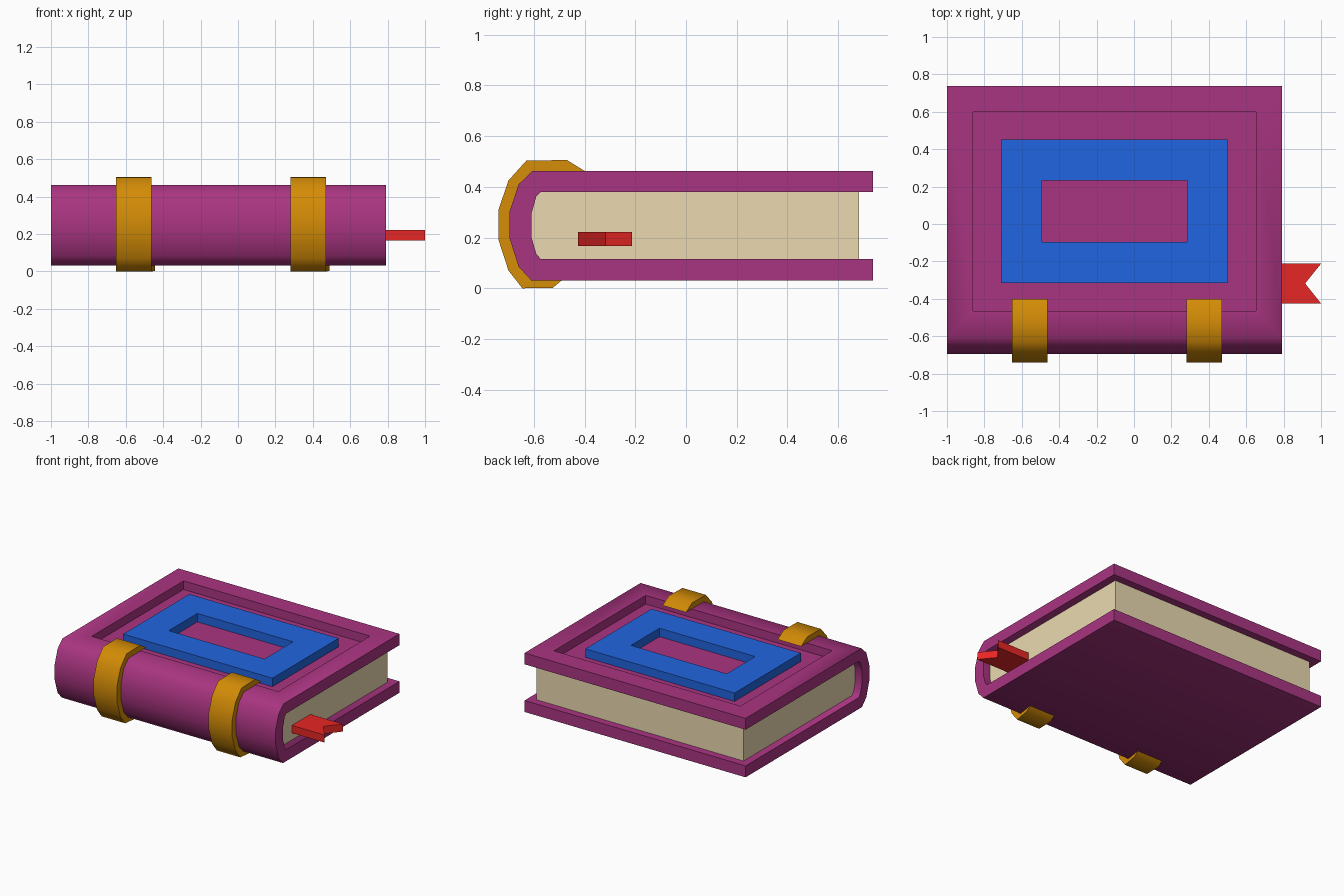
import bpy, bmesh, math
from mathutils import Vector

if "Cube" in bpy.data.objects:
    bpy.data.objects.remove(bpy.data.objects["Cube"])


def material(name, rgb):
    m = bpy.data.materials.new(name)
    m.diffuse_color = (*rgb, 1)
    m.use_nodes = True
    m.node_tree.nodes["Principled BSDF"].inputs["Base Color"].default_value = m.diffuse_color
    return m


PURPLE = material("purple_leather", (0.40, 0.035, 0.22))
BLUE = material("blue_inlay", (0.015, 0.13, 0.75))
GOLD = material("gold_strap", (0.65, 0.26, 0.002))
PAPER = material("paper", (0.83, 0.70, 0.44))
RED = material("red_ribbon", (0.8, 0.02, 0.018))


def extrude_polygon(points, offset):
    """Prism made from a 3D polygon swept along an offset."""
    bm = bmesh.new()
    face = bm.faces.new([bm.verts.new(p) for p in points])
    result = bmesh.ops.extrude_face_region(bm, geom=[face], use_keep_orig=True)
    moved = [g for g in result["geom"] if isinstance(g, bmesh.types.BMVert)]
    bmesh.ops.translate(bm, verts=moved, vec=offset)
    bmesh.ops.recalc_face_normals(bm, faces=bm.faces)
    bm.normal_update()
    return bm


def finish(bm, name, mat, smooth=False):
    bmesh.ops.recalc_face_normals(bm, faces=bm.faces)
    mesh = bpy.data.meshes.new(name)
    bm.to_mesh(mesh)
    bm.free()
    mesh.materials.append(mat)
    obj = bpy.data.objects.new(name, mesh)
    bpy.context.collection.objects.link(obj)
    if smooth:
        bpy.ops.object.select_all(action='DESELECT')
        obj.select_set(True)
        bpy.context.view_layer.objects.active = obj
        bpy.ops.object.shade_smooth_by_angle(angle=math.radians(60))
    return obj


# Spine curves in (y, z), listed from top to bottom
outer = [(-0.605, 0.463), (-0.66, 0.41), (-0.695, 0.305),
         (-0.695, 0.195), (-0.66, 0.085), (-0.61, 0.031)]
inner = [(-0.572, 0.38), (-0.59, 0.363), (-0.61, 0.292),
         (-0.61, 0.203), (-0.59, 0.135), (-0.572, 0.115)]

# Cover: C-shaped profile with a recessed panel in the top board
profile = ([(0.738, 0.463)] + outer + [(0.738, 0.031), (0.738, 0.115)]
           + inner[::-1] + [(0.738, 0.38)])
bm = extrude_polygon([(-1, y, z) for y, z in profile], Vector((1.792, 0, 0)))
top = max((f for f in bm.faces if f.normal.z > 0.99),
          key=lambda f: f.calc_center_median().z)
bmesh.ops.inset_individual(bm, faces=[top], thickness=0.14, use_even_offset=True)
panel = bmesh.ops.extrude_discrete_faces(bm, faces=[top])["faces"][0]
bmesh.ops.translate(bm, verts=panel.verts, vec=(0, 0, -0.063))
finish(bm, "cover", PURPLE, True)

# Page block fills the inside of the spine
profile = [(0.683, 0.38)] + inner + [(0.683, 0.115)]
bm = extrude_polygon([(-0.945, y, z) for y, z in profile], Vector((1.68, 0, 0)))
finish(bm, "pages", PAPER)

# Blue rectangular frame lying in the recess
bm = bmesh.new()
rings = [[bm.verts.new((-0.105 + sx * w, 0.068 + sy * d, 0.398))
          for sx, sy in ((-1, -1), (1, -1), (1, 1), (-1, 1))]
         for w, d in ((0.605, 0.383), (0.388, 0.165))]
for i in range(4):
    j = (i + 1) % 4
    bm.faces.new((rings[0][i], rings[0][j], rings[1][j], rings[1][i]))
result = bmesh.ops.extrude_face_region(bm, geom=bm.faces[:], use_keep_orig=True)
bmesh.ops.translate(bm, vec=(0, 0, 0.064), verts=[
    g for g in result["geom"] if isinstance(g, bmesh.types.BMVert)])
finish(bm, "cover_inlay", BLUE)

# Two straps wrapped around the spine
strap = ([(-0.40, 0.463), (-0.47, 0.506), (-0.63, 0.503), (-0.70, 0.425),
          (-0.74, 0.308), (-0.74, 0.193), (-0.70, 0.07), (-0.645, 0.0),
          (-0.525, 0.002), (-0.49, 0.031)] + outer[::-1])
for side, x0 in (("left", -0.653), ("right", 0.28)):
    bm = extrude_polygon([(x0, y, z) for y, z in strap], Vector((0.19, 0, 0)))
    # the lower tip flares slightly
    for v in bm.verts:
        if v.co.x > x0 + 0.1 and v.co.z < 0.04 and v.co.y > -0.6:
            v.co.x += 0.018
    finish(bm, "spine_strap_" + side, GOLD, True)

# Ribbon bookmark with a notched end
ribbon = [(0.70, -0.425), (1.0, -0.425), (0.915, -0.318), (1.0, -0.212), (0.70, -0.212)]
bm = extrude_polygon([(x, y, 0.166) for x, y in ribbon], Vector((0, 0, 0.055)))
finish(bm, "ribbon_bookmark", RED)
